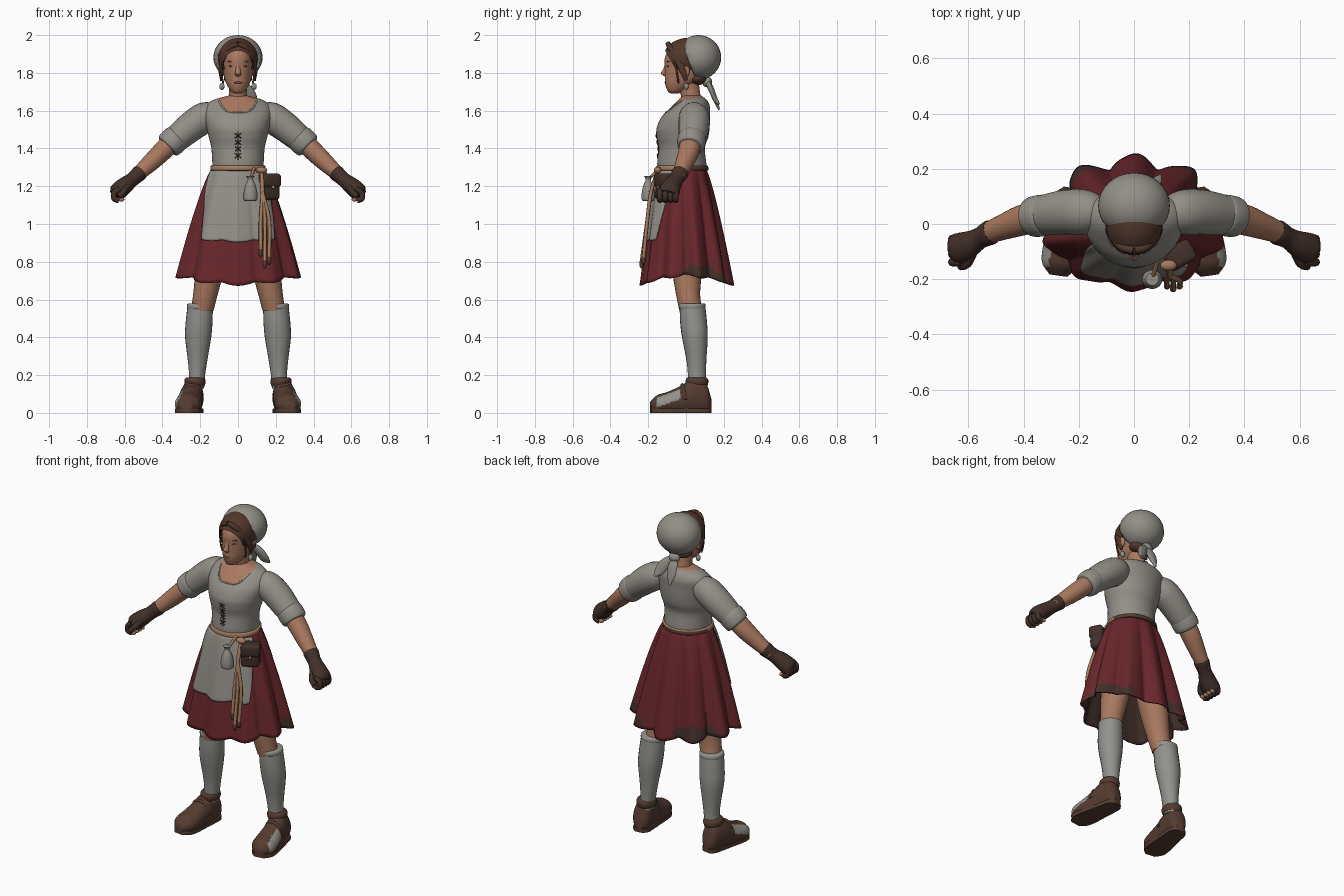
import bpy, bmesh, math
from mathutils import Vector, Matrix

old = bpy.data.objects.get("Cube")
if old:
    bpy.data.objects.remove(old, do_unlink=True)

Y, Z = Vector((0, 1, 0)), Vector((0, 0, 1))


def material(name, *rgb):
    m = bpy.data.materials.new(name)
    m.use_nodes = True
    m.diffuse_color = (*rgb, 1)
    m.node_tree.nodes["Principled BSDF"].inputs["Base Color"].default_value = (*rgb, 1)
    return m


cloth = material("grey linen", .29, .275, .245)
wool = material("grey wool", .29, .285, .265)
red = material("dark red", .14, .02, .024)
lining = material("dark lining", .045, .024, .018)
skin = material("skin", .4, .19, .115)
lips = material("lip brown", .27, .11, .075)
hair = material("hair brown", .085, .038, .025)
glove = material("dark leather", .055, .029, .022)
leather = material("shoe leather", .09, .045, .03)
tan = material("tan leather", .38, .2, .11)


def finish(name, bm, mats, mirror=False, rule=None, recalc=True):
    if recalc:
        bmesh.ops.recalc_face_normals(bm, faces=bm.faces)
    bm.normal_update()
    if rule:
        for f in bm.faces:
            f.material_index = rule(f.calc_center_median(), f.normal)
    me = bpy.data.meshes.new(name)
    bm.to_mesh(me)
    bm.free()
    me.shade_smooth()
    me.set_sharp_from_angle(angle=math.radians(50))
    ob = bpy.data.objects.new(name, me)
    bpy.context.collection.objects.link(ob)
    for m in mats:
        me.materials.append(m)
    if mirror:
        ob.modifiers.new("Mirror", 'MIRROR')
    return ob


def spline(keys, steps):
    # smooth curve through keys of any dimension
    p = [Vector(k) for k in keys]
    p = [p[0] * 2 - p[1]] + p + [p[-1] * 2 - p[-2]]
    out = []
    for a, b, c, d in zip(p, p[1:], p[2:], p[3:]):
        for i in range(steps):
            t = i / steps
            out.append((b * 2 + (c - a) * t + (a * 2 - b * 5 + c * 4 - d) * t**2
                        + (b * 3 - a - c * 3 + d) * t**3) / 2)
    return out + [p[-2]]


def loft(name, keys, *mats, axis=None, ref=Y, sides=24, steps=5, floor=-9, roof=9, **kw):
    # elliptical rings (x, y, z, half width, half depth) joined into a tube
    rings = spline(keys, steps)
    mid = [Vector(r[:3]) for r in rings]
    bm = bmesh.new()
    rows = []
    for i, r in enumerate(rings):
        t = axis or (mid[min(i + 1, len(mid) - 1)] - mid[max(i - 1, 0)])
        t = t.normalized()
        u = (ref - t * ref.dot(t)).normalized()
        v = t.cross(u)
        row = []
        for j in range(sides):
            a = math.tau * j / sides
            p = mid[i] + v * max(r[3], .002) * math.cos(a) + u * max(r[4], .002) * math.sin(a)
            p.z = min(max(p.z, floor), roof)
            row.append(bm.verts.new(p))
        rows.append(row)
    for a, b in zip(rows, rows[1:]):
        for j in range(sides):
            k = (j + 1) % sides
            bm.faces.new((a[j], a[k], b[k], b[j]))
    bm.faces.new(rows[0][::-1])
    bm.faces.new(rows[-1])
    return finish(name, bm, mats, **kw)


def blob(name, loc, radii, mat, cut=None, turn=0, **kw):
    # ellipsoid, optionally trimmed by a plane (point, normal of kept side)
    bm = bmesh.new()
    bmesh.ops.create_uvsphere(bm, u_segments=32, v_segments=20, radius=1,
        matrix=Matrix.Translation(loc) @ Matrix.Rotation(turn, 4, 'Y') @ Matrix.Diagonal((*radii, 1)))
    if cut:
        bmesh.ops.bisect_plane(bm, geom=bm.verts[:] + bm.edges[:] + bm.faces[:],
            plane_co=cut[0], plane_no=cut[1], clear_inner=True)
    return finish(name, bm, [mat], **kw)


def cord(name, points, r, mat, **kw):
    return loft(name, [(*p, r, r) for p in points], mat, sides=8, steps=4, **kw)


def box(name, loc, size, mat, turn):
    bm = bmesh.new()
    bmesh.ops.create_cube(bm, size=1, matrix=Matrix.Translation(loc)
        @ Matrix.Rotation(turn, 4, 'Z') @ Matrix.Diagonal((*size, 1)))
    bmesh.ops.bevel(bm, geom=bm.edges[:], offset=.02, segments=4, profile=.5, affect='EDGES')
    return finish(name, bm, [mat])


# Torso with scooped neckline
TORSO = [(0, -.015, 1.26, .13, .115), (0, -.022, 1.31, .135, .13), (0, -.022, 1.4, .141, .122),
         (0, -.018, 1.46, .155, .136), (0, -.015, 1.51, .166, .14), (0, 0, 1.57, .178, .127),
         (0, .025, 1.62, .174, .102), (0, .035, 1.655, .135, .077), (0, .03, 1.68, .05, .05)]


def torso_front(x, z, off=0):
    for a, b in zip(TORSO, TORSO[1:]):
        if a[2] <= z <= b[2]:
            cy, w, d = (a[i] + (b[i] - a[i]) * (z - a[2]) / (b[2] - a[2]) for i in (1, 3, 4))
            return Vector((x, cy - d * math.sqrt(max(0, 1 - (x / w)**2)) - off, z))


def neckline(x):
    return 1.59 + .06 * (abs(x) / .1)**4


def bare(c, n):
    return int((c.y < .03 and c.z > neckline(c.x)) or c.z > 1.67)


loft("bodice", TORSO, cloth, skin, axis=Z, sides=96, steps=10, rule=bare)
cord("neckline_trim", [torso_front(x / 100, neckline(x / 100)) for x in range(-10, 11, 2)], .005, cloth)
cord("bodice_seam", [torso_front(0, 1.34 + i * .05) for i in range(6)], .003, lining)
for i in range(4):
    z = 1.35 + i * .035
    for s in (-1, 1):
        cord("lacing", [torso_front(-s * .016, z, .002), torso_front(0, z + .012, .005),
                        torso_front(s * .016, z + .024, .002)], .0026, glove)
loft("neck", [(0, .04, 1.62, .06, .055), (0, .025, 1.68, .048, .052), (0, .01, 1.77, .05, .055)],
     skin, axis=Z)

# Arms
loft("sleeve", [(.11, .035, 1.585, .055, .055), (.17, .042, 1.567, .08, .08), (.24, .043, 1.522, .08, .082),
                (.31, .035, 1.465, .073, .075), (.35, .03, 1.432, .066, .066)], cloth, mirror=True)
loft("sleeve_cuff", [(.315, .033, 1.465, .06, .06), (.325, .032, 1.456, .072, .074),
                     (.352, .028, 1.43, .074, .075), (.37, .025, 1.412, .069, .07),
                     (.375, .024, 1.407, .055, .055)], cloth, mirror=True)
loft("forearm", [(.33, .03, 1.455, .055, .055), (.4, .015, 1.385, .052, .056),
                 (.47, -.01, 1.318, .046, .047), (.55, -.04, 1.245, .034, .036)], skin, mirror=True)
loft("glove", [(.515, -.028, 1.275, .041, .044), (.525, -.033, 1.266, .042, .045),
               (.56, -.052, 1.235, .038, .039), (.6, -.075, 1.203, .045, .05),
               (.638, -.09, 1.17, .046, .056), (.655, -.096, 1.155, .03, .045)], glove, mirror=True)
for i in range(4):
    y = -.138 + i * .028
    cord("finger", [(.625, y, 1.185), (.655, y, 1.165), (.655, y, 1.135), (.63, y, 1.125)],
         .0155, glove, mirror=True)
    blob("fingertip", (.618, y, 1.13), (.016, .012, .012), skin, mirror=True)
cord("thumb", [(.585, -.11, 1.2), (.605, -.145, 1.17), (.63, -.152, 1.145)], .016, glove, mirror=True)

# Head and face
loft("head", [(0, -.06, 1.69, .012, .018), (0, -.056, 1.702, .036, .04), (0, -.03, 1.74, .06, .08),
              (0, 0, 1.78, .074, .112), (0, .018, 1.83, .082, .13), (0, .025, 1.88, .083, .137),
              (0, .03, 1.93, .074, .115), (0, .04, 1.97, .04, .06)], skin, axis=Z, sides=40)
loft("nose", [(0, -.101, 1.855, .01, .008), (0, -.11, 1.82, .012, .011), (0, -.117, 1.798, .016, .016),
              (0, -.104, 1.782, .012, .01)], skin, axis=Z)
blob("mouth", (0, -.106, 1.749), (.021, .008, .006), lips)
blob("eye", (.034, -.094, 1.836), (.015, .008, .005), lips, mirror=True)
blob("eyebrow", (.038, -.093, 1.859), (.019, .009, .003), lips, turn=-.12, mirror=True)
blob("ear", (.086, -.002, 1.81), (.012, .022, .034), skin, mirror=True)
blob("earring", (.085, .002, 1.728), (.014, .013, .018), cloth, mirror=True)

# Hair and headscarf
blob("hair_cap", (0, .01, 1.88), (.104, .13, .105), hair, cut=((0, -.115, 1.925), (0, .2, .115)))
loft("hair_sweep", [(0, -.095, 1.955, .012, .014), (.04, -.085, 1.935, .016, .015), (.075, -.05, 1.885, .014, .016),
                    (.093, -.02, 1.82, .01, .018), (.09, .0, 1.76, .005, .008)], hair, mirror=True, sides=12)
cord("loose_lock", [(.072, -.075, 1.89), (.085, -.055, 1.84), (.085, -.045, 1.78), (.078, -.04, 1.745)],
     .005, hair, mirror=True)
blob("nape_hair", (0, .06, 1.77), (.075, .05, .035), hair)
scarf = blob("headscarf", (0, .066, 1.882), (.13, .12, .118), cloth, cut=((0, -.03, 1.975), (0, .22, .085)))
scarf.modifiers.new("Thickness", 'SOLIDIFY').thickness = .012
blob("scarf_knot", (0, .112, 1.752), (.034, .027, .028), cloth)
for x, z in ((.095, 1.635), (-.01, 1.605)):
    loft("scarf_tail", [(0, .11, 1.755, .014, .012), (x * .5, .135, 1.71, .03, .014),
                        (x * .8, .155, 1.66, .028, .012), (x, .175, z, .005, .005)], cloth, sides=12)


# Skirt and apron share one pleated surface
def pleat(a, t, off=0):
    g = t**.76
    wave = 2 * math.sqrt(math.cos(5 * (a - math.pi / 2))**2 + .015) - 1.3
    f = 1 + (.09 + .03 * math.sin(a)) * t**.45 * wave + .012 * t**.5 * math.cos(20 * a + 1)
    x = (.138 + .184 * g) * f + off
    y = (.118 + .116 * g) * f + off
    z = 1.295 - .615 * t + .045 * t * math.cos(a)**2 - .008 * t * wave
    return x * math.cos(a), y * math.sin(a) - .015 * (1 - t), z


def sheet(name, mats, top, bottom, sweep, off, cols, rows=28, rule=None):
    bm = bmesh.new()
    grid = []
    for i in range(rows + 1):
        k = i / rows
        w = sweep(k)
        grid.append([bm.verts.new(pleat(w * (j / cols - .5) - math.pi / 2, top + (bottom - top) * k, off))
                     for j in range(cols + 1)])
    for a, b in zip(grid, grid[1:]):
        for j in range(cols):
            bm.faces.new((a[j], b[j], b[j + 1], a[j + 1]))
    bmesh.ops.remove_doubles(bm, verts=bm.verts[:], dist=.0001)
    ob = finish(name, bm, mats, rule=rule, recalc=False)
    m = ob.modifiers.new("Thickness", 'SOLIDIFY')
    m.thickness, m.material_offset = .008, 2


def stain(c, n):
    a = math.atan2(c.y, c.x)
    return int(c.y > -.05 and .70 < c.z < .73 + .05 * math.sin(3 * a + .6) + .012 * math.sin(17 * a))


sheet("skirt", [red, glove, lining], 0, 1, lambda k: math.tau, 0, 200, rule=stain)
sheet("apron", [cloth], .02, .63, lambda k: 2.3 - .8 * k, .013, 60)

# Belt with pouch, purse and hanging ties
loft("belt", [(0, -.02, z, .134 + d, .126 + d) for z, d in ((1.28, 0), (1.285, .012), (1.306, .011), (1.311, 0))],
     tan, leather, axis=Z, sides=48, steps=2, rule=lambda c, n: int(c.y > 0 and n.z < .3))
box("pouch", (.163, -.11, 1.195), (.105, .075, .135), glove, .5)
box("pouch_flap", (.165, -.113, 1.23), (.113, .084, .075), glove, .5)
blob("pouch_toggle", (.187, -.15, 1.195), (.009, .007, .009), tan)
loft("purse", [(.066, -.2, z, r, r * .95) for z, r in ((1.122, .026), (1.13, .036), (1.165, .036),
     (1.205, .027), (1.235, .014), (1.255, .024))], cloth, axis=Z)
cord("purse_tie", [(.066, -.2, 1.235), (.075, -.17, 1.265), (.085, -.135, 1.295)], .008, tan)
blob("tie_knot", (.125, -.15, 1.285), (.03, .02, .018), tan)
for x, y, z in ((.12, -.225, .86), (.142, -.235, .8), (.165, -.225, .82)):
    cord("hanging_tie", [(.125, -.15, 1.28), (.13, -.185, 1.17), (x, -.205, 1.02), (x, y, z)], .01, tan)
    blob("tie_end", (x, y, z - .01), (.012, .012, .026), leather)

# Legs and stockings
loft("leg", [(.1, .0, 1.02, .09, .1), (.14, .005, .8, .08, .085), (.17, .01, .64, .066, .065),
             (.19, .025, .54, .06, .06)], skin, axis=Z, mirror=True)
loft("stocking", [(.225, .06, .13, .044, .05), (.217, .058, .2, .043, .048), (.214, .055, .28, .052, .053),
                  (.211, .047, .4, .069, .068), (.206, .04, .48, .071, .071), (.2, .034, .57, .067, .068)],
     wool, axis=Z, mirror=True)
loft("stocking_band", [(.2, .034, z, r, r) for z, r in ((.55, .066), (.555, .07), (.575, .069), (.58, .06))],
     wool, axis=Z, mirror=True, steps=2)

# Shoes: y, centre height, half width, half height
SHOE = [(.132, .045, .025, .035), (.105, .075, .05, .08), (.045, .085, .058, .098),
        (-.03, .062, .064, .08), (-.1, .05, .07, .06), (-.15, .045, .064, .05), (-.187, .036, .032, .026)]


def foot(y, z, w, h):
    return (.248 - .14 * y, y, z, w, h)


def vamp(c, n):
    return int(-.155 < c.y < -.03 and abs(c.z - .1 - .36 * (c.y + .03)) < .026 and n.x > .35)


ahead = Vector((.14, -1, 0))
loft("shoe", [foot(*k) for k in SHOE], leather, wool, axis=ahead, ref=Z, sides=56, steps=9,
     floor=.015, mirror=True, rule=vamp)
loft("sole", [foot(y, .01, w, .05) for y, z, w, h in SHOE], leather, axis=ahead, ref=Z,
     floor=0, roof=.022, mirror=True)
loft("shoe_collar", [(.228, .058, z, r, r * 1.08) for z, r in ((.14, .05), (.16, .056), (.178, .054), (.188, .046))],
     leather, axis=Z, mirror=True, steps=3)
cord("shoe_strap", [(.19, -.005, .07), (.212, -.015, .125), (.25, -.02, .147), (.288, -.013, .125),
                    (.309, -.005, .07)], .01, leather, mirror=True)
